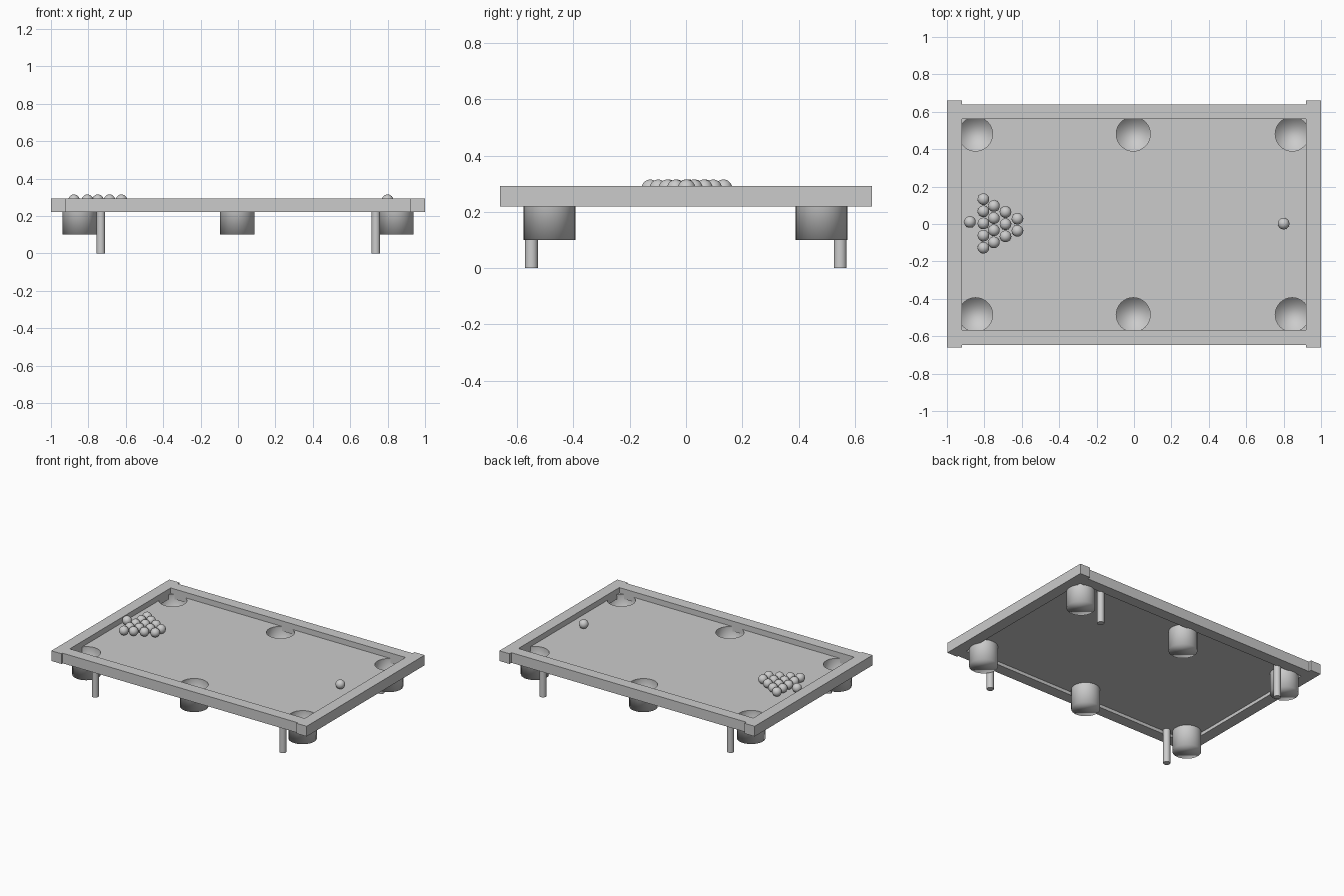
import bpy
import bmesh
from mathutils import Matrix

if "Cube" in bpy.data.objects:
    bpy.data.objects.remove(bpy.data.objects["Cube"])

BED_TOP, BED_BOTTOM = 0.253, 0.243
RAIL_BOTTOM, RAIL_TOP = 0.22, 0.292
POCKET_R, POCKET_BOTTOM = 0.092, 0.10
BALL_R = 0.031

grey = bpy.data.materials.new("plain_grey")
grey.diffuse_color = (0.6, 0.6, 0.6, 1)
grey.use_nodes = True
grey.node_tree.nodes["Principled BSDF"].inputs["Base Color"].default_value = grey.diffuse_color


def finish(name, bm, smooth=False):
    bmesh.ops.recalc_face_normals(bm, faces=bm.faces)
    for f in bm.faces:
        f.smooth = smooth
    mesh = bpy.data.meshes.new(name)
    bm.to_mesh(mesh)
    bm.free()
    mesh.materials.append(grey)
    ob = bpy.data.objects.new(name, mesh)
    bpy.context.collection.objects.link(ob)
    return ob


def box(name, x0, x1, y0, y1, z0, z1):
    bm = bmesh.new()
    mat = (Matrix.Translation(((x0 + x1) / 2, (y0 + y1) / 2, (z0 + z1) / 2))
           @ Matrix.Diagonal((x1 - x0, y1 - y0, z1 - z0, 1)))
    bmesh.ops.create_cube(bm, size=1, matrix=mat)
    return finish(name, bm)


def cylinder(name, x, y, r, z0, z1, sides=32, open_top=False, smooth=True):
    bm = bmesh.new()
    bmesh.ops.create_cone(bm, cap_ends=True, segments=sides, radius1=r, radius2=r,
                          depth=z1 - z0, matrix=Matrix.Translation((x, y, (z0 + z1) / 2)))
    if open_top:
        top = [f for f in bm.faces if f.calc_center_median().z > z1 - 1e-4]
        bmesh.ops.delete(bm, geom=top, context='FACES_ONLY')
    ob = finish(name, bm, smooth)
    if open_top:  # make sure the cup's outside faces outwards
        if ob.data.polygons[0].normal.dot(ob.data.polygons[0].center - ob.data.vertices[0].co.lerp(
                ob.data.vertices[0].co, 0)) is None:
            pass
    return ob


# Frame rails: end rails overhang the side rails a little
for side, s in (("left", -1), ("right", 1)):
    xs = sorted((s * 0.92, s * 1.0))
    box(side + "_end_rail", xs[0], xs[1], -0.66, 0.66, RAIL_BOTTOM, RAIL_TOP)
box("back_rail", -0.92, 0.92, 0.561, 0.639, RAIL_BOTTOM, RAIL_TOP)
box("front_rail", -0.92, 0.92, -0.648, -0.568, RAIL_BOTTOM, RAIL_TOP)

# Playing bed, with six pocket holes cut out
bed = box("bed", -0.93, 0.93, -0.575, 0.57, BED_BOTTOM, BED_TOP)
for row, y in (("front", -0.485), ("back", 0.481)):
    for col, x in (("left", -0.847), ("middle", -0.004), ("right", 0.846)):
        name = f"{row}_{col}_pocket"
        cutter = cylinder(name + "_cutter", x, y, POCKET_R - 0.001, 0.2, 0.35, smooth=False)
        cutter.hide_render = True
        cutter.hide_viewport = True
        mod = bed.modifiers.new(name, 'BOOLEAN')
        mod.operation = 'DIFFERENCE'
        mod.solver = 'EXACT'
        mod.object = cutter
        # Open cup below the hole
        cylinder(name, x, y, POCKET_R, POCKET_BOTTOM, BED_TOP - 0.003, open_top=True)

# Legs
for row, y in (("front", -0.549), ("back", 0.548)):
    for col, x in (("left", -0.733), ("right", 0.737)):
        leg = cylinder(f"{row}_{col}_leg", x, y, 0.023, 0, BED_BOTTOM + 0.003, 24)
        for p in leg.data.polygons:
            p.use_smooth = len(p.vertices) == 4


# Balls: racked triangle with one loose ball behind, and the cue ball
def ball(name, x, y):
    bm = bmesh.new()
    bmesh.ops.create_uvsphere(bm, u_segments=32, v_segments=16, radius=BALL_R,
                              matrix=Matrix.Translation((x, y, BED_TOP + BALL_R)))
    finish(name, bm, True)


rows = ((-0.877, 1, 0.011), (-0.805, 5, 0.003), (-0.749, 4, -0.001),
        (-0.687, 3, -0.001), (-0.623, 2, -0.004))
number = 0
for x, count, mid in rows:
    for i in range(count):
        number += 1
        ball(f"racked_ball_{number}", x, mid + (i - (count - 1) / 2) * 0.065)
ball("cue_ball", 0.80, 0.002)
